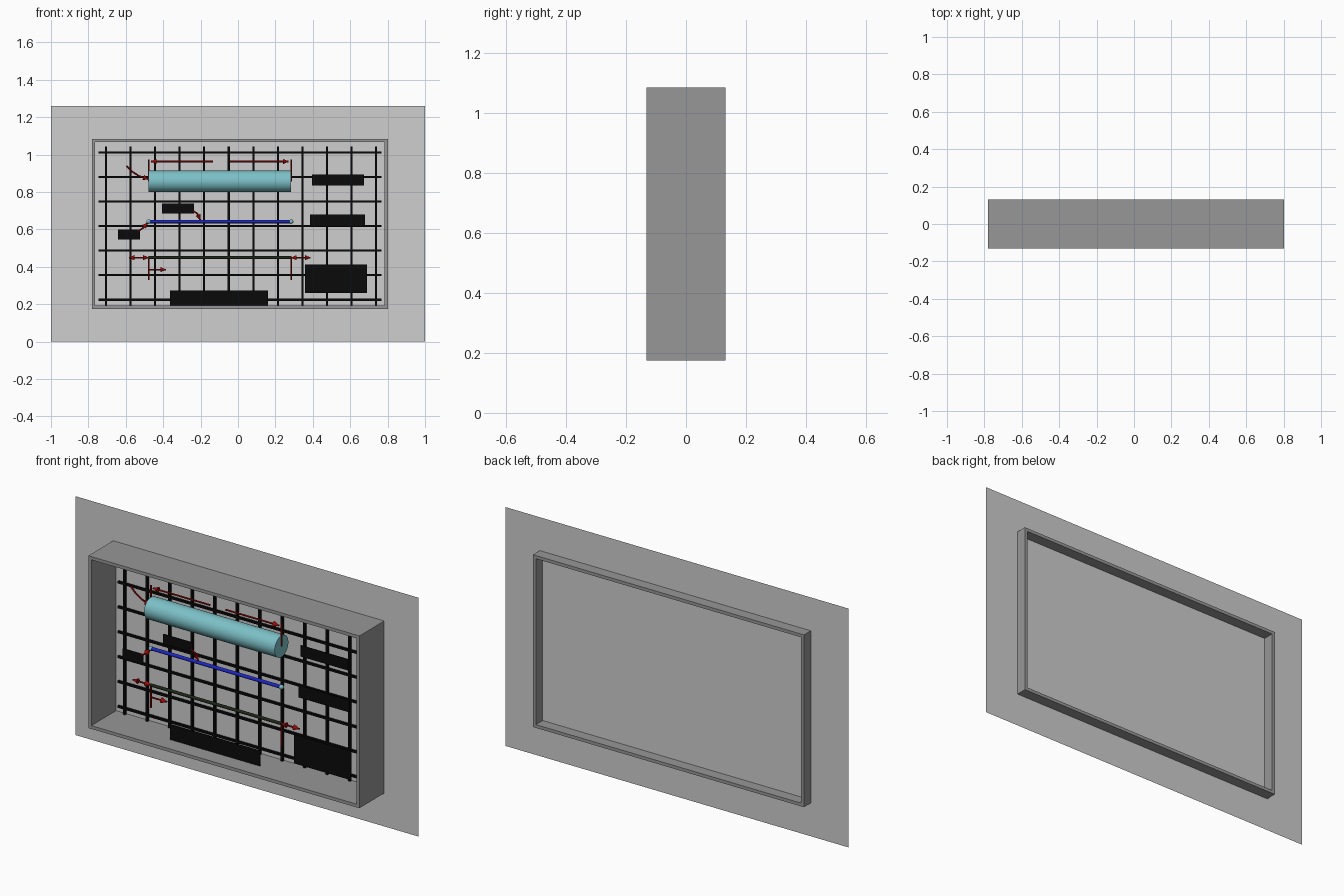
import bpy, bmesh, math
from mathutils import Vector

if "Cube" in bpy.data.objects:
    bpy.data.objects.remove(bpy.data.objects["Cube"])


def material(name, rgb):
    m = bpy.data.materials.new(name)
    m.diffuse_color = (*rgb, 1)
    m.use_nodes = True
    m.node_tree.nodes["Principled BSDF"].inputs["Base Color"].default_value = m.diffuse_color
    return m


WALL = material("light grey", (0.62, 0.62, 0.62))
FRAME = material("mid grey", (0.31, 0.31, 0.31))
TEAL = material("teal", (0.20, 0.53, 0.57))
BLUE = material("deep blue", (0.012, 0.02, 0.55))
RED = material("dark red", (0.35, 0.003, 0.003))
BLACK = material("black", (0.003, 0.003, 0.003))
OLIVE = material("dark olive", (0.012, 0.02, 0.008))

WALL_Y = 0.075      # backing sheet
GRID_Y = 0.065      # black grid just in front of it
PART_Y = -0.043     # plane of tube, rods, labels and arrows


def finish(bm, name, mat, smooth=False):
    me = bpy.data.meshes.new(name)
    bm.to_mesh(me)
    bm.free()
    me.materials.append(mat)
    ob = bpy.data.objects.new(name, me)
    bpy.context.collection.objects.link(ob)
    if smooth:
        for o in bpy.context.selected_objects:
            o.select_set(False)
        bpy.context.view_layer.objects.active = ob
        ob.select_set(True)
        bpy.ops.object.shade_smooth_by_angle(angle=math.radians(40))
    return ob


def add_box(bm, x0, x1, y0, y1, z0, z1):
    verts = bmesh.ops.create_cube(bm, size=1)["verts"]
    for v in verts:
        v.co = Vector((x1 if v.co.x > 0 else x0,
                       y1 if v.co.y > 0 else y0,
                       z1 if v.co.z > 0 else z0))


def add_rod(bm, a, b, r0, r1=None, n=12):
    # a and b are (x, z) points in the display plane
    a, b = Vector((a[0], PART_Y, a[1])), Vector((b[0], PART_Y, b[1]))
    d = b - a
    verts = bmesh.ops.create_cone(bm, cap_ends=True, segments=n, radius1=r0,
                                  radius2=r0 if r1 is None else r1,
                                  depth=d.length)["verts"]
    rot = Vector((0, 0, 1)).rotation_difference(d)
    for v in verts:
        v.co = rot @ v.co + (a + b) / 2


def rod(name, a, b, r, mat, n=24):
    bm = bmesh.new()
    add_rod(bm, a, b, r, n=n)
    return finish(bm, name, mat, True)


def arrow(name, points, both=False):
    # red line through the points with a cone head at the last one
    bm = bmesh.new()
    for a, b in zip(points, points[1:]):
        add_rod(bm, a, b, 0.0045, n=8)
    tips = [(points[-2], points[-1])]
    if both:
        tips.append((points[1], points[0]))
    for a, b in tips:
        d = (Vector(b) - Vector(a)).normalized() * 0.03
        add_rod(bm, Vector(b) - d, b, 0.014, 0.001)
    return finish(bm, name, RED)


# backing sheet
bm = bmesh.new()
bm.faces.new([bm.verts.new(c) for c in ((-1, WALL_Y, 0), (1, WALL_Y, 0),
                                        (1, WALL_Y, 1.26), (-1, WALL_Y, 1.26))])
finish(bm, "backing_sheet", WALL)

# open box frame: outer and inner rectangle rings, bridged
X0, X1, Z0, Z1, T = -0.781, 0.801, 0.175, 1.084, 0.017
bm = bmesh.new()
rings = []
for y, t in ((-0.132, 0), (0.132, 0), (0.132, T), (-0.132, T)):
    rings.append([bm.verts.new(c) for c in (
        (X0 + t, y, Z0 + t), (X1 - t, y, Z0 + t),
        (X1 - t, y, Z1 - t), (X0 + t, y, Z1 - t))])
for k in range(4):
    p, q = rings[k], rings[(k + 1) % 4]
    for i in range(4):
        j = (i + 1) % 4
        bm.faces.new((p[i], p[j], q[j], q[i]))
bmesh.ops.recalc_face_normals(bm, faces=bm.faces)
finish(bm, "box_frame", FRAME)

# black grid
STEP, W = 0.1313, 0.0055
bm = bmesh.new()
for i in range(12):
    x = -0.706 + i * STEP
    add_box(bm, x - W, x + W, GRID_Y - W, GRID_Y + W, 0.19, 1.043)
for i in range(7):
    z = 0.224 + i * STEP
    add_box(bm, -0.745, 0.768, GRID_Y - W, GRID_Y + W, z - W, z + W)
finish(bm, "background_grid", BLACK)

# large tube, blue rod with pale end beads, thin dark rod
L, R = -0.478, 0.284
rod("large_cylinder", (L, 0.857), (R, 0.857), 0.057, TEAL, 48)
rod("blue_rod", (L, 0.642), (R, 0.642), 0.009, BLUE)
for side, x in (("left", L), ("right", R)):
    bm = bmesh.new()
    bmesh.ops.create_uvsphere(bm, u_segments=16, v_segments=10, radius=0.012)
    bmesh.ops.translate(bm, verts=bm.verts, vec=(x, PART_Y, 0.642))
    finish(bm, side + "_end_bead", TEAL, True)
rod("thin_dark_rod", (L, 0.449), (R, 0.449), 0.008, OLIVE)

# blank label plates: x0, x1, z0, z1
for name, (x0, x1, z0, z1) in {
    "upper_right_label": (0.396, 0.674, 0.834, 0.893),
    "middle_right_label": (0.385, 0.679, 0.615, 0.679),
    "lower_right_label": (0.358, 0.690, 0.260, 0.412),
    "bottom_label": (-0.364, 0.160, 0.192, 0.273),
    "rod_label": (-0.406, -0.235, 0.686, 0.738),
    "bead_label": (-0.642, -0.524, 0.546, 0.599),
}.items():
    bm = bmesh.new()
    add_box(bm, x0, x1, PART_Y - 0.002, PART_Y + 0.002, z0, z1)
    finish(bm, name, BLACK)

# red dimension ticks
for side, x in (("left", L), ("right", R)):
    rod(side + "_upper_tick", (x, 0.857), (x, 0.975), 0.0045, RED, 8)
    rod(side + "_lower_tick", (x, 0.330), (x, 0.455), 0.0045, RED, 8)

# red arrows and leaders
arrow("upper_left_arrow", [(-0.134, 0.963), (-0.465, 0.963)])
arrow("upper_right_arrow", [(-0.042, 0.963), (0.270, 0.963)])
arrow("lower_left_arrow", [(L, 0.449), (-0.583, 0.449)], True)
arrow("lower_right_arrow", [(R, 0.449), (0.388, 0.449)], True)
arrow("offset_arrow", [(L, 0.385), (-0.385, 0.385)])
arrow("tube_leader", [(-0.597, 0.940), (-0.570, 0.912), (-0.530, 0.886), (L, 0.868)])
arrow("rod_leader", [(-0.243, 0.700), (-0.218, 0.686), (-0.202, 0.650)])
arrow("bead_leader", [(-0.535, 0.590), (-0.510, 0.606), (-0.482, 0.636)])
